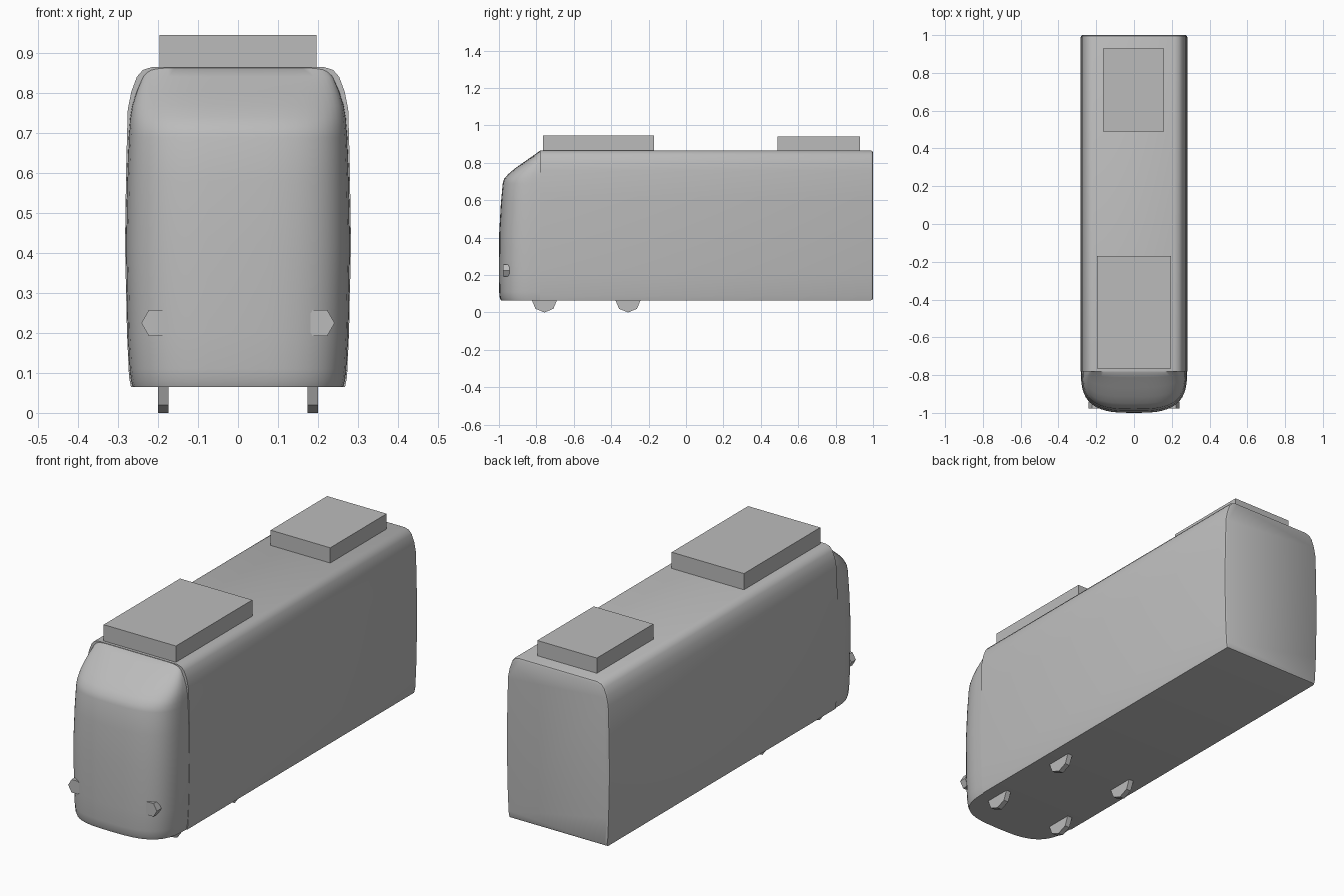
import bpy, bmesh, math

if "Cube" in bpy.data.objects:
    bpy.data.objects.remove(bpy.data.objects["Cube"])

grey = bpy.data.materials.new("plain_grey")
grey.use_nodes = True
colour = (0.5, 0.5, 0.5, 1)
grey.diffuse_color = colour
grey.node_tree.nodes["Principled BSDF"].inputs["Base Color"].default_value = colour


def finish(name, bm, smooth=None):
    bmesh.ops.recalc_face_normals(bm, faces=bm.faces)
    mesh = bpy.data.meshes.new(name)
    bm.to_mesh(mesh)
    bm.free()
    mesh.materials.append(grey)
    obj = bpy.data.objects.new(name, mesh)
    bpy.context.collection.objects.link(obj)
    if smooth:
        bpy.ops.object.select_all(action='DESELECT')
        obj.select_set(True)
        bpy.context.view_layer.objects.active = obj
        bpy.ops.object.shade_smooth_by_angle(angle=math.radians(smooth))
    return obj


def loft(name, rings, smooth, closed):
    """Skin a list of equal-length rings and cap both ends."""
    bm = bmesh.new()
    rows = [[bm.verts.new(p) for p in ring] for ring in rings]
    n = len(rows[0])
    for a, b in zip(rows, rows[1:]):
        for i in range(n if closed else n - 1):
            j = (i + 1) % n
            bm.faces.new((a[i], a[j], b[j], b[i]))
    bm.faces.new(rows[0])
    bm.faces.new(rows[-1])
    return finish(name, bm, smooth)


def box(name, x0, x1, y0, y1, z0, z1):
    bm = bmesh.new()
    bmesh.ops.create_cube(bm, size=1)
    for v in bm.verts:
        v.co.x = x1 if v.co.x > 0 else x0
        v.co.y = y1 if v.co.y > 0 else y0
        v.co.z = z1 if v.co.z > 0 else z0
    return finish(name, bm)


def prism(name, axis, sides, radius, turn, centre, depth):
    """Regular prism lying along the x or y axis."""
    rings = []
    for d in (-depth / 2, depth / 2):
        ring = []
        for i in range(sides):
            a = turn + math.tau * i / sides
            u, w = radius * math.cos(a), radius * math.sin(a)
            p = (d, u, w) if axis == 'x' else (u, d, w)
            ring.append([c + q for c, q in zip(centre, p)])
        rings.append(ring)
    return loft(name, rings, None, True)


# Carriage body: bowed sides with rounded roof edges, bevelled tail
half = [(0.268, 0.065), (0.273, 0.09), (0.278, 0.2), (0.283, 0.42), (0.28, 0.62), (0.276, 0.76),
        (0.267, 0.805), (0.253, 0.842), (0.238, 0.859), (0.215, 0.866)]
section = half + [(-x, z) for x, z in reversed(half)]


def slice_at(y, inset):
    mid = 0.465
    return [(x * (1 - inset / 0.28), y, mid + (z - mid) * (1 - inset / 0.4)) for x, z in section]


loft("body", [slice_at(-0.78, 0), slice_at(0.988, 0), slice_at(0.996, 0.003), slice_at(1.0, 0.01)], 35, True)

# Nose: stacked plan outlines (height, half width, front reach)
layers = [(0.065, 0.264, -0.99), (0.08, 0.268, -0.996), (0.11, 0.272, -0.999), (0.2, 0.277, -1.0),
          (0.42, 0.281, -0.999), (0.58, 0.278, -0.99), (0.69, 0.274, -0.98), (0.715, 0.272, -0.972),
          (0.74, 0.27, -0.95), (0.77, 0.265, -0.915), (0.805, 0.254, -0.865), (0.842, 0.238, -0.812),
          (0.864, 0.22, -0.782)]
BACK, STEPS, POWER = -0.77, 24, 2 / 3.1


def outline(z, w, front):
    pts = []
    for i in range(STEPS + 1):
        a = math.pi * i / STEPS
        c, s = math.cos(a), max(math.sin(a), 0)
        pts.append((math.copysign(w * abs(c) ** POWER, c), BACK + (front - BACK) * s ** POWER, z))
    return pts


loft("nose", [outline(*layer) for layer in layers], 40, True)

# Roof equipment
box("front_roof_unit", -0.197, 0.197, -0.765, -0.17, 0.85, 0.946)
box("rear_roof_unit", -0.165, 0.16, 0.49, 0.93, 0.85, 0.941)

# Headlights and wheels, mirrored left and right
for side, sx in (("left", 1), ("right", -1)):
    prism(side + "_headlight", 'y', 6, 0.037, 0, (0.205 * sx, -0.96, 0.225), 0.035)
    for place, y in (("front", -0.757), ("rear", -0.31)):
        prism(f"{side}_{place}_wheel", 'x', 8, 0.068, 0, (0.187 * sx, y, 0.068), 0.026)
